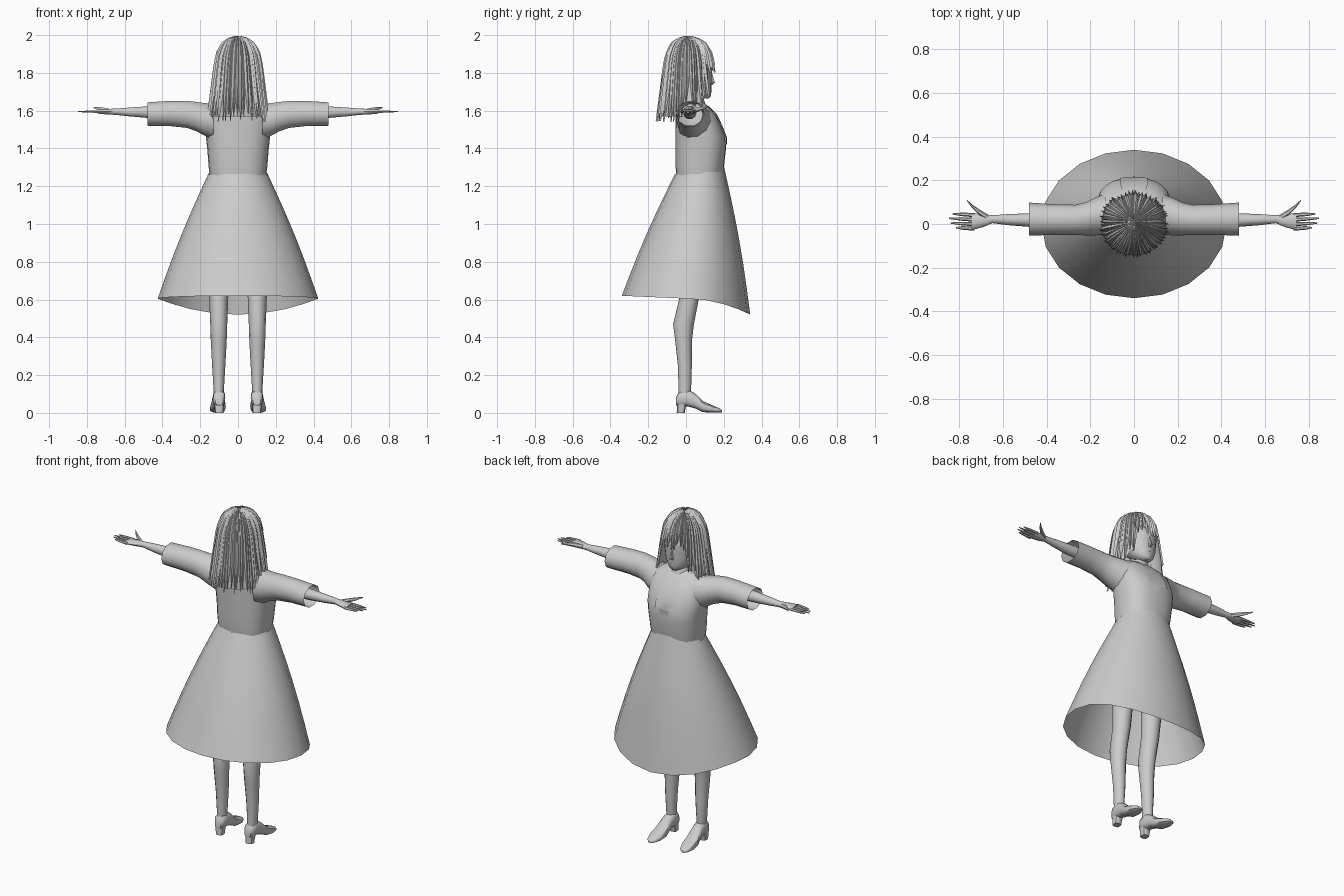
import bpy, bmesh, random
from math import sin, cos, pi, radians
from mathutils import Vector

random.seed(4)
cube = bpy.data.objects.get("Cube")
if cube:
    bpy.data.objects.remove(cube, do_unlink=True)

grey = bpy.data.materials.new("plain grey")
GREY = (0.6, 0.6, 0.6, 1)
grey.diffuse_color = GREY
grey.use_nodes = True
grey.node_tree.nodes["Principled BSDF"].inputs["Base Color"].default_value = GREY


def add_object(name, bm, angle=40):
    """Turn a bmesh into a smooth-shaded object."""
    bmesh.ops.recalc_face_normals(bm, faces=bm.faces)
    mesh = bpy.data.meshes.new(name)
    bm.to_mesh(mesh)
    bm.free()
    mesh.materials.append(grey)
    ob = bpy.data.objects.new(name, mesh)
    bpy.context.collection.objects.link(ob)
    bpy.ops.object.select_all(action='DESELECT')
    ob.select_set(True)
    bpy.context.view_layer.objects.active = ob
    bpy.ops.object.shade_smooth_by_angle(angle=radians(angle))
    return ob


def skin(bm, rings, closed=True, caps=True):
    """Bridge equal-sized rings of points with quads."""
    rows = [[bm.verts.new(p) for p in ring] for ring in rings]
    n = len(rows[0])
    for a, b in zip(rows, rows[1:]):
        for i in range(n if closed else n - 1):
            j = (i + 1) % n
            bm.faces.new((a[i], a[j], b[j], b[i]))
    if closed and caps:
        bm.faces.new(rows[0])
        bm.faces.new(rows[-1])


def loft(name, rings, caps=True, closed=True):
    bm = bmesh.new()
    skin(bm, rings, closed, caps)
    return add_object(name, bm)


def oval(centre, u, v, n=12, power=2):
    """Superellipse ring around a centre, spanned by vectors u and v."""
    def bend(t):
        return (1 if t > 0 else -1) * abs(t) ** (2 / power)
    angles = [2 * pi * i / n for i in range(n)]
    return [Vector(centre) + Vector(u) * bend(cos(a)) + Vector(v) * bend(sin(a))
            for a in angles]


def level(z, y, rx, ry, x=0, n=12, power=2):
    return oval((x, y, z), (rx, 0, 0), (0, ry, 0), n, power)


def across(x, y, z, ry, rz, n=10):
    return oval((x, y, z), (0, ry, 0), (0, 0, rz), n)


def lookup(table, key):
    """Linear interpolation in a list of (key, value) pairs."""
    for (k0, v0), (k1, v1) in zip(table, table[1:]):
        if key <= k1:
            return v0 + (v1 - v0) * max(0, key - k0) / (k1 - k0)
    return table[-1][1]


# Bodice: height, half width, back, front
bodice = [(1.25, .148, -.05, .19), (1.30, .155, -.055, .2), (1.40, .163, -.055, .212),
          (1.46, .17, -.055, .21), (1.52, .173, -.055, .187), (1.58, .168, -.055, .158),
          (1.625, .15, -.05, .115), (1.65, .1, -.04, .085), (1.66, .045, -.015, .07)]
loft("bodice", [level(z, (b + f) / 2, w, (f - b) / 2, n=24, power=2.5)
                for z, w, b, f in bodice])

# Flared skirt with the hem dipping at the face side
rings = []
for k in range(7):
    f = k / 6
    ring = []
    for i in range(20):
        a = 2 * pi * i / 20
        c, s = cos(a), sin(a)
        bulge = .012 * sin(pi * f)
        top = Vector((.157 * c, .072 + .13 * s, 1.265 + .035 * max(0, s)))
        hem = Vector((.425 * c, .34 * s, .605 - .085 * s * s if s > 0 else .605 - .015 * s))
        ring.append(top.lerp(hem, f) + Vector((c, s, 0)) * bulge)
    rings.append(ring)
loft("skirt", rings, caps=False)

# Stepped front bib lying on the bodice
front = [(z, f) for z, w, b, f in bodice]
bib = [(1.625, .04), (1.58, .055), (1.52, .064), (1.46, .064), (1.455, .03), (1.42, .028)]
loft("front_bib", [[(w * t, lookup(front, z) + .006 - .005 * abs(t), z) for t in (-1, 0, 1)]
                   for z, w in bib], closed=False)

# Neck, collar and head
loft("neck", [level(z, y, r, r) for z, y, r in
              [(1.6, .03, .045), (1.66, .03, .04), (1.74, .035, .042)]])
loft("collar", [level(z, .032, r, r * 1.05, n=16) for z, r in
                [(1.635, .068), (1.672, .055), (1.668, .047)]], caps=False)
head = [(1.665, .098, .018, .022), (1.675, .087, .04, .043), (1.7, .068, .066, .067),
        (1.74, .048, .087, .088), (1.78, .035, .096, .102), (1.83, .026, .104, .114),
        (1.88, .02, .104, .113), (1.93, .016, .085, .093), (1.97, .014, .045, .05)]
loft("head", [level(z, y, rx, ry, n=20) for z, y, rx, ry in head])
loft("nose", [level(z, y, w, d, n=6) for z, y, w, d in
              [(1.737, .134, .009, .006), (1.748, .14, .011, .015), (1.775, .137, .006, .009),
               (1.8, .134, .004, .005)]])
loft("lips", [level(z, .124, w, d, n=8) for z, w, d in
              [(1.7, .008, .008), (1.708, .017, .013), (1.715, .019, .011), (1.723, .01, .012)]])

# Hair: one profile swept around the crown, angle measured from the face
profile = [(1.545, .165), (1.7, .145), (1.8, .132), (1.85, .125), (1.91, .112),
           (1.96, .083), (1.985, .045), (1.995, .006)]


def hair_length(a):
    a = abs((a + pi) % (2 * pi) - pi)
    for limit, z in ((42, 1.81), (62, 1.665), (95, 1.62)):
        if a < radians(limit):
            return z
    return 1.55


def hair_point(a, t, end, lift):
    z = 1.994 - (1.994 - end) * t ** 1.6
    r = lookup(profile, z) + lift
    y = cos(a) * (1.1 if cos(a) > 0 else 1)
    return Vector((r * sin(a), .01 + r * y, z + lift * .3 * (1 - t)))


loft("hair_cap", [[hair_point(a, k / 9, hair_length(a) + .02, -.008)
                   for a in [2 * pi * i / 40 for i in range(40)]]
                  for k in range(10)], caps=False)

bm = bmesh.new()
LOCKS = 60
for i in range(LOCKS):
    a = 2 * pi * (i + random.uniform(-.25, .25)) / LOCKS
    end = hair_length(a) + random.uniform(-.012, .035)
    half = random.uniform(.075, .11)
    lift = random.uniform(-.003, .004)
    sway = random.uniform(-.05, .05)
    strip = []
    for k in range(11):
        t = k / 10
        w = half * (1.02 - t ** 5)
        m = a + sway * t * t
        strip.append([hair_point(m - w, t, end, lift - .006), hair_point(m, t, end, lift + .003),
                      hair_point(m + w, t, end, lift - .006)])
    skin(bm, strip, closed=False)
add_object("hair_locks", bm, 30)

# Limbs, built once per side (the figure faces +y, so its left is -x)
for side, s in (("left", -1), ("right", 1)):
    # Wide open sleeve: x, back, front, bottom, top
    sleeve = [(.13, -.05, .14, 1.44, 1.64), (.18, -.052, .12, 1.465, 1.645),
              (.22, -.052, .1, 1.487, 1.65), (.27, -.05, .088, 1.505, 1.656),
              (.36, -.05, .09, 1.515, 1.655), (.48, -.053, .098, 1.517, 1.647)]
    loft(side + "_sleeve", [across(s * x, (b + f) / 2, (lo + hi) / 2, (f - b) / 2, (hi - lo) / 2)
                            for x, b, f, lo, hi in sleeve], caps=False)

    # Arm and palm
    arm = [(.3, .02, .036, .036), (.48, .018, .031, .032), (.58, .02, .025, .024),
           (.65, .022, .018, .017), (.69, .016, .03, .016), (.745, .01, .038, .011)]
    loft(side + "_arm", [across(s * x, y, 1.59 + (x - .3) * .012, ry, rz)
                         for x, y, ry, rz in arm])

    # Fingers and thumb
    bm = bmesh.new()
    for y, tip in ((-.021, .815), (-.001, .84), (.02, .847), (.041, .832)):
        skin(bm, [across(s * x, y + (x - .73) * .05, 1.595, r, r * .8, 6)
                  for x, r in ((.73, .01), (.79, .008), (tip, .003))])
    skin(bm, [across(s * x, y, z, r, r, 6) for x, y, z, r in
              ((.67, .03, 1.595, .014), (.71, .055, 1.605, .013),
               (.74, .08, 1.612, .009), (.765, .108, 1.617, .003))])
    add_object(side + "_fingers", bm)

    # Leg: height, y, half width, half depth
    leg = [(1.15, .06, .062, .08), (.8, .03, .057, .065), (.6, .015, .05, .052),
           (.47, -.013, .045, .055), (.38, -.013, .042, .044), (.25, -.006, .035, .037),
           (.15, -.006, .029, .034), (.08, -.008, .026, .032)]
    loft(side + "_leg", [level(z, y, rx, ry, x=s * .102) for z, y, rx, ry in leg])

    # Shoe: y, half width, bottom, top, plus a block heel
    shoe = [(-.052, .02, .04, .085), (-.035, .032, .035, .115), (.005, .033, .035, .125),
            (.045, .034, .025, .105), (.09, .041, .004, .062), (.14, .041, .001, .04),
            (.175, .027, .001, .026), (.19, .008, .002, .014)]
    loft(side + "_shoe", [oval((s * (.1 + .06 * max(0, y)), y, (lo + hi) / 2), (w, 0, 0),
                               (0, 0, (hi - lo) / 2), 12, 2.6) for y, w, lo, hi in shoe])
    loft(side + "_shoe_heel", [level(z, y, r, r, x=s * .1, n=10, power=3) for z, y, r in
                               [(0, -.028, .022), (.03, -.025, .024), (.06, -.02, .028)]])
